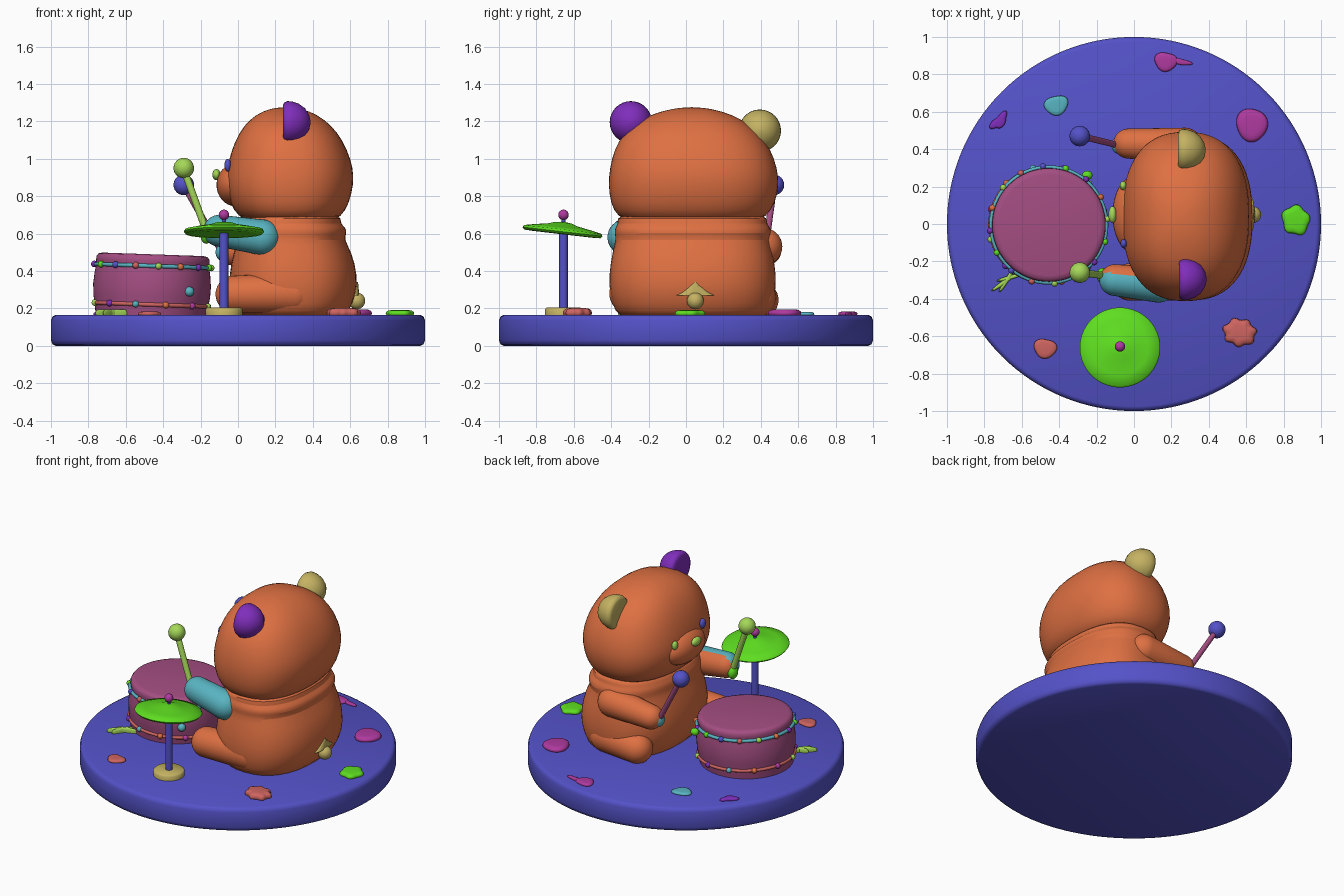
import bpy, bmesh, math
from mathutils import Vector, Matrix

if "Cube" in bpy.data.objects:
    bpy.data.objects.remove(bpy.data.objects["Cube"])


def material(name, r, g, b):
    m = bpy.data.materials.new(name)
    lin = [((c / 255 + 0.055) / 1.055) ** 2.4 for c in (r, g, b)]
    m.diffuse_color = (*lin, 1)
    m.use_nodes = True
    m.node_tree.nodes["Principled BSDF"].inputs["Base Color"].default_value = m.diffuse_color
    return m


ORANGE = material("orange", 222, 112, 66)
BLUE = material("blue", 84, 82, 200)
PURPLE = material("purple", 128, 46, 188)
TAN = material("tan", 196, 178, 98)
CYAN = material("cyan", 88, 180, 194)
GREEN = material("green", 94, 222, 32)
LIME = material("lime", 165, 216, 88)
MAUVE = material("mauve", 164, 78, 130)
MAGENTA = material("magenta", 176, 58, 160)
SALMON = material("salmon", 206, 100, 96)


def finish(bm, name, mat, matrix=None, angle=50):
    bmesh.ops.recalc_face_normals(bm, faces=bm.faces[:])
    if matrix:
        bm.transform(matrix)
    me = bpy.data.meshes.new(name)
    bm.to_mesh(me)
    bm.free()
    ob = bpy.data.objects.new(name, me)
    bpy.context.collection.objects.link(ob)
    me.materials.append(mat)
    bpy.ops.object.select_all(action='DESELECT')
    ob.select_set(True)
    bpy.context.view_layer.objects.active = ob
    bpy.ops.object.shade_smooth_by_angle(angle=math.radians(angle))
    return ob


def loft(name, rings, mat, n=48, power=2.0, wobble=lambda a: 1, matrix=None, subdiv=0, angle=50):
    """Rings are (z, x_min, x_max, y_min, y_max)."""
    bm = bmesh.new()
    rows = []
    for z, x0, x1, y0, y1 in rings:
        row = []
        for i in range(n):
            a = math.tau * i / n
            c, s, w = math.cos(a), math.sin(a), wobble(a)
            x = math.copysign(abs(c) ** (2 / power), c) * (x1 - x0) / 2 * w
            y = math.copysign(abs(s) ** (2 / power), s) * (y1 - y0) / 2 * w
            row.append(bm.verts.new(((x0 + x1) / 2 + x, (y0 + y1) / 2 + y, z)))
        rows.append(row)
    for a, b in zip(rows, rows[1:]):
        for i in range(n):
            j = (i + 1) % n
            bm.faces.new((a[i], a[j], b[j], b[i]))
    bm.faces.new(rows[0][::-1])
    bm.faces.new(rows[-1])
    ob = finish(bm, name, mat, matrix, angle)
    if subdiv:
        ob.modifiers.new("round", 'SUBSURF').levels = subdiv
        ob.modifiers["round"].render_levels = subdiv
    return ob


def lathe(name, profile, mat, matrix=None, **kw):
    """Profile points are (radius, z)."""
    return loft(name, [(z, -r, r, -r, r) for r, z in profile], mat, matrix=matrix, **kw)


def ball(name, loc, size, mat, rot=None, seg=24):
    bm = bmesh.new()
    bmesh.ops.create_uvsphere(bm, u_segments=seg, v_segments=seg // 2, radius=1)
    size = (size,) * 3 if isinstance(size, float) else size
    m = Matrix.Translation(loc) @ (rot or Matrix()) @ Matrix.Diagonal((*size, 1))
    return finish(bm, name, mat, m, 180)


def aim(a, b):
    a, b = Vector(a), Vector(b)
    return Matrix.Translation(a) @ (b - a).to_track_quat('Z', 'Y').to_matrix().to_4x4(), (b - a).length


def limb(name, a, b, r0, r1, mat):
    """Capsule with round ends."""
    m, length = aim(a, b)
    bm = bmesh.new()
    bmesh.ops.create_uvsphere(bm, u_segments=32, v_segments=20, radius=1)
    for v in bm.verts:
        top = v.co.z > 0.01
        v.co *= r1 if top else r0
        v.co.z += length if top else 0
    return finish(bm, name, mat, m, 180)


def rod(name, a, b, r, mat):
    m, length = aim(a, b)
    return lathe(name, [(r, 0), (r, length)], mat, m, n=20)


# Round stage
lathe("stage", [(0.975, 0), (0.992, 0.008), (1, 0.03), (1, 0.135), (0.992, 0.157), (0.975, 0.165)],
      BLUE, n=128)

# Bear body and head
loft("body", [(0.14, 0.02, 0.56, -0.34, 0.42), (0.18, 0.0, 0.59, -0.38, 0.455),
              (0.27, -0.045, 0.635, -0.41, 0.48), (0.38, -0.05, 0.64, -0.415, 0.485),
              (0.50, -0.025, 0.61, -0.395, 0.465), (0.575, 0.0, 0.565, -0.375, 0.445),
              (0.60, 0.0, 0.585, -0.385, 0.46), (0.635, 0.0, 0.575, -0.38, 0.45),
              (0.65, 0.01, 0.55, -0.365, 0.435), (0.68, 0.02, 0.555, -0.37, 0.435),
              (0.71, 0.05, 0.52, -0.34, 0.41)], ORANGE, n=32, power=2.4, subdiv=1)
loft("head", [(0.65, 0.08, 0.48, -0.28, 0.36), (0.69, 0.0, 0.555, -0.37, 0.43),
              (0.76, -0.045, 0.595, -0.405, 0.48), (0.86, -0.07, 0.62, -0.418, 0.50),
              (0.95, -0.06, 0.618, -0.41, 0.49), (1.05, -0.035, 0.585, -0.385, 0.455),
              (1.14, 0.005, 0.535, -0.335, 0.395), (1.21, 0.06, 0.465, -0.25, 0.305),
              (1.255, 0.13, 0.385, -0.135, 0.195), (1.276, 0.21, 0.30, -0.02, 0.08)],
     ORANGE, n=32, power=2.4, subdiv=1)
ball("snout", (-0.01, 0.05, 0.86), (0.105, 0.2, 0.115), ORANGE, seg=32)
ball("nose", (-0.115, 0.05, 0.915), (0.022, 0.045, 0.03), LIME)
ball("left_eye", (-0.058, 0.205, 0.93), (0.018, 0.024, 0.03), LIME)
ball("right_eye", (-0.055, -0.105, 0.965), (0.018, 0.024, 0.034), BLUE)


# Ears: half domes, flat towards the face
def ear(name, x, y, z, mat):
    turn = Matrix.Translation((x, y, z)) @ Matrix.Rotation(math.pi / 2, 4, 'Y')
    lathe(name, [(0.09, 0.0), (0.105, 0.006), (0.113, 0.025), (0.111, 0.05), (0.099, 0.085),
                 (0.075, 0.118), (0.04, 0.14), (0.008, 0.148)], mat, turn, n=32)


ear("right_ear", 0.24, -0.295, 1.195, PURPLE)
ear("left_ear", 0.235, 0.395, 1.15, TAN)

# Arms, hands, legs
arm = limb("right_arm", (0.13, -0.325, 0.58), (-0.10, -0.30, 0.615), 0.095, 0.085, CYAN)
arm.data.materials.append(ORANGE)
for p in arm.data.polygons:
    p.material_index = 1 if p.normal.y > 0.45 else 0
ball("right_hand", (-0.17, -0.275, 0.59), (0.03, 0.04, 0.045), GREEN)
limb("left_arm", (0.27, 0.415, 0.53), (-0.03, 0.43, 0.51), 0.10, 0.08, ORANGE)
ball("left_hand", (-0.085, 0.42, 0.50), (0.035, 0.045, 0.045), CYAN)
limb("right_leg", (0.30, -0.30, 0.28), (-0.02, -0.31, 0.275), 0.11, 0.10, ORANGE)
limb("left_leg", (0.35, 0.37, 0.26), (0.10, 0.395, 0.245), 0.11, 0.10, ORANGE)

# Tail with a pointed patch above it
ball("tail", (0.635, 0.05, 0.24), 0.045, TAN)
loft("tail_patch", [(0.27, 0.60, 0.645, -0.05, 0.15), (0.285, 0.60, 0.647, -0.02, 0.12),
                    (0.34, 0.60, 0.642, 0.045, 0.055)], TAN, n=16)

# Drumsticks
rod("right_stick", (-0.165, -0.275, 0.60), (-0.285, -0.26, 0.93), 0.019, LIME)
ball("right_stick_ball", (-0.29, -0.26, 0.95), 0.055, LIME)
rod("left_stick", (-0.08, 0.42, 0.49), (-0.285, 0.47, 0.85), 0.017, MAUVE)
ball("left_stick_ball", (-0.29, 0.47, 0.86), 0.055, BLUE)

# Drum, leaning slightly
lean = Matrix.Translation((-0.465, -0.005, 0.165)) @ Matrix.Rotation(0.035, 4, 'Y')
lathe("drum", [(0.295, -0.015), (0.302, 0.04), (0.312, 0.10), (0.315, 0.16), (0.308, 0.23),
               (0.300, 0.265), (0.304, 0.285), (0.302, 0.305), (0.292, 0.319), (0.27, 0.324)],
      MAUVE, lean, n=64)


def hoop(name, z, r, mat, beads, count, shift):
    bpy.ops.mesh.primitive_torus_add(major_radius=r, minor_radius=0.011, major_segments=64, minor_segments=10)
    ob = bpy.context.object
    ob.name = name
    ob.data.transform(lean @ Matrix.Translation((0, 0, z)))
    ob.data.materials.append(mat)
    bpy.ops.object.shade_smooth()
    for i in range(count):
        a = math.tau * i / count + shift
        loc = lean @ Vector((math.cos(a) * (r + 0.006), math.sin(a) * (r + 0.006), z))
        ball(name + "_bead", loc, 0.018, beads[i % len(beads)], seg=12)


hoop("upper_hoop", 0.262, 0.308, CYAN, [LIME, ORANGE, PURPLE, GREEN, BLUE, SALMON], 16, 0.1)
hoop("lower_hoop", 0.055, 0.306, SALMON, [MAGENTA, LIME, PURPLE, CYAN, ORANGE], 12, 0.25)
ball("drum_stud", (-0.26, -0.25, 0.29), 0.026, CYAN)
ball("drum_leaf", (-0.25, 0.26, 0.40), (0.028, 0.025, 0.025), GREEN)

# Cymbal on its stand
spot = Matrix.Translation((-0.075, -0.655, 0))
lathe("cymbal_foot", [(0.097, 0.155), (0.1, 0.195), (0.09, 0.205)], TAN, spot)
lathe("cymbal_pole", [(0.023, 0.19), (0.023, 0.62)], BLUE, spot, n=24)
tilt = Matrix.Translation((-0.075, -0.66, 0.612)) @ Matrix.Rotation(-0.115, 4, 'X')
lathe("cymbal", [(0.01, -0.01), (0.16, -0.016), (0.205, -0.014), (0.215, -0.002), (0.208, 0.010),
                 (0.15, 0.022), (0.08, 0.034), (0.045, 0.046), (0.012, 0.05)], GREEN, tilt, n=64)
rod("cymbal_pin", (-0.075, -0.655, 0.62), (-0.075, -0.655, 0.69), 0.01, BLUE)
ball("cymbal_knob", (-0.075, -0.655, 0.70), 0.028, MAGENTA)


# Flat puddles scattered over the stage
def puddle(name, x, y, rx, ry, h, mat, lobes, amount, turn=0.0):
    m = Matrix.Translation((x, y, 0.165)) @ Matrix.Rotation(turn, 4, 'Z')
    rings = [(z * h, -rx * s, rx * s, -ry * s, ry * s)
             for z, s in ((-0.2, 0.9), (0.2, 1), (0.6, 0.97), (0.9, 0.82), (1, 0.55))]
    loft(name, rings, mat, n=40, matrix=m, angle=80,
         wobble=lambda a: 1 + amount * math.sin(lobes * a + 0.6) + amount * 0.5 * math.cos(2 * a + 1))


puddle("magenta_puddle", 0.63, 0.53, 0.083, 0.09, 0.03, MAGENTA, 3, 0.05)
puddle("green_puddle", 0.865, 0.02, 0.072, 0.08, 0.026, GREEN, 5, 0.08)
puddle("salmon_puddle", 0.565, -0.58, 0.085, 0.075, 0.036, SALMON, 7, 0.09)
puddle("small_salmon_puddle", -0.475, -0.665, 0.06, 0.053, 0.018, SALMON, 3, 0.08)
puddle("cyan_puddle", -0.415, 0.635, 0.063, 0.053, 0.016, CYAN, 3, 0.08, 0.4)
puddle("purple_puddle", -0.72, 0.55, 0.055, 0.03, 0.016, PURPLE, 3, 0.2, 0.9)
puddle("tadpole_puddle", 0.17, 0.868, 0.06, 0.052, 0.018, MAGENTA, 3, 0.08)
puddle("tadpole_tail", 0.25, 0.868, 0.06, 0.016, 0.014, MAGENTA, 3, 0.1, -0.2)
for i, turn in enumerate((0.6, 1.0, 0.25)):
    puddle("lime_splash", -0.70 + 0.02 * i, -0.315 + 0.015 * i, 0.07, 0.012, 0.03, LIME, 2, 0.1, turn)
